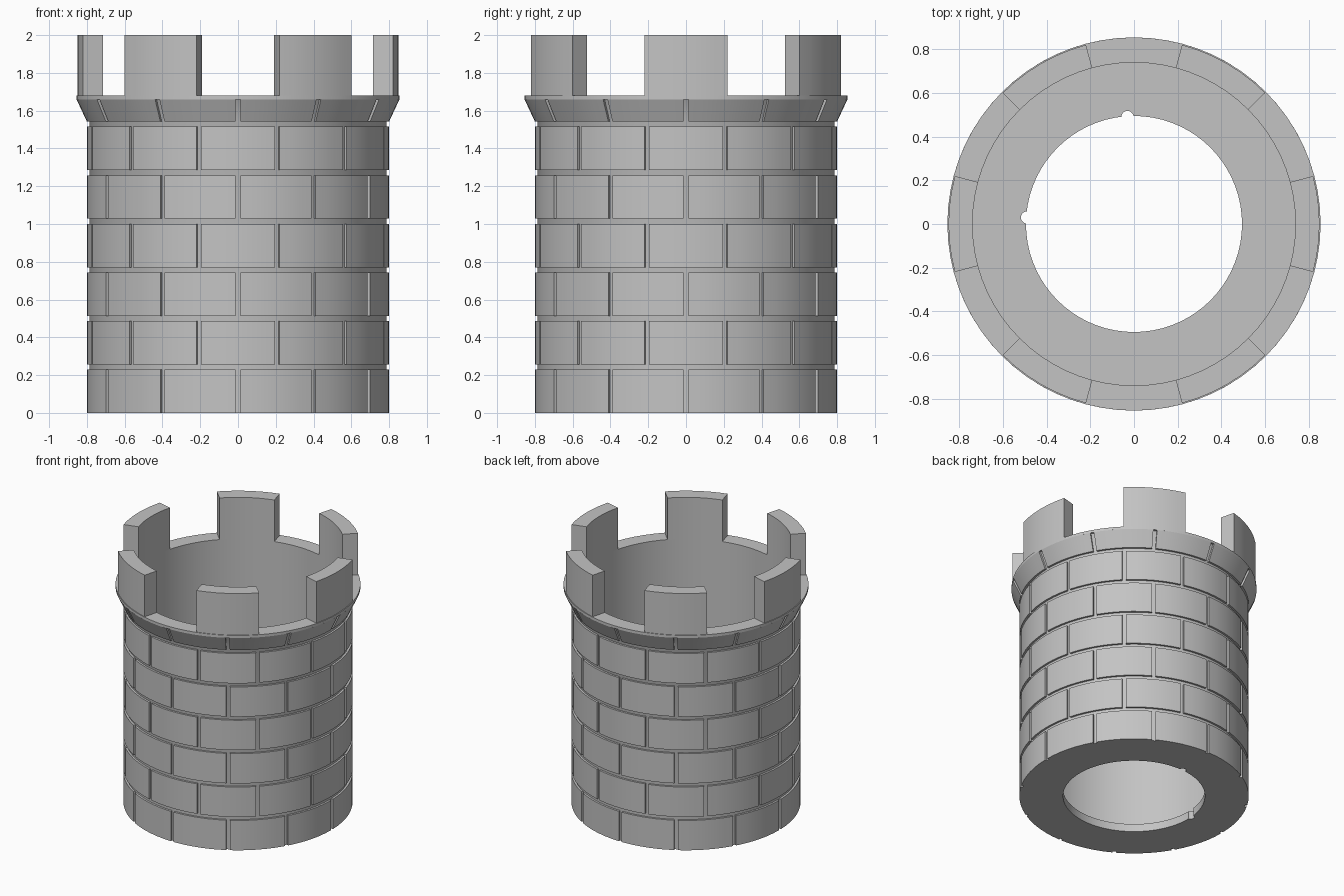
import bpy
import bmesh
from math import radians, cos, sin

if "Cube" in bpy.data.objects:
    bpy.data.objects.remove(bpy.data.objects["Cube"], do_unlink=True)

stone = bpy.data.materials.new("grey stone")
stone.use_nodes = True
colour = (0.55, 0.55, 0.55, 1)
stone.diffuse_color = colour
stone.node_tree.nodes["Principled BSDF"].inputs["Base Color"].default_value = colour


def sweep(bm, profile, start, end, steps):
    """Sweep a closed (radius, height) profile around z; degrees."""
    full = end - start >= 360
    rings = []
    for i in range(steps if full else steps + 1):
        a = radians(start + (end - start) * i / steps)
        rings.append([bm.verts.new((r * cos(a), r * sin(a), z)) for r, z in profile])
    n = len(profile)
    for i in range(steps):
        a, b = rings[i], rings[(i + 1) % len(rings)]
        for j in range(n):
            k = (j + 1) % n
            bm.faces.new((a[j], b[j], b[k], a[k]))
    if not full:
        bm.faces.new(rings[0])
        bm.faces.new(rings[-1][::-1])


def finish(bm, name):
    bmesh.ops.recalc_face_normals(bm, faces=bm.faces)
    mesh = bpy.data.meshes.new(name)
    bm.to_mesh(mesh)
    bm.free()
    mesh.materials.append(stone)
    ob = bpy.data.objects.new(name, mesh)
    bpy.context.collection.objects.link(ob)
    bpy.ops.object.select_all(action="DESELECT")
    ob.select_set(True)
    bpy.context.view_layer.objects.active = ob
    bpy.ops.object.shade_smooth_by_angle(angle=radians(25))
    return ob


def box(r0, r1, z0, z1):
    return [(r0, z0), (r1, z0), (r1, z1), (r0, z1)]


OUTER, MORTAR, INNER, RIM = 0.8, 0.785, 0.74, 0.855
ROWS, PITCH, BRICK = 6, 0.257, 0.23
COLLAR, LIP, TOP = ROWS * PITCH, 1.66, 1.68
JOINT = 0.9  # half the joint width in degrees

# Plain shell behind the bricks, with the collar backing
bm = bmesh.new()
sweep(bm, [(INNER, 0), (MORTAR, 0), (MORTAR, COLLAR), (0.84, LIP),
           (RIM, LIP), (RIM, TOP), (INNER, TOP)], 0, 360, 72)
finish(bm, "tower_wall")

# Staggered courses of raised bricks
bm = bmesh.new()
for row in range(ROWS):
    z = row * PITCH
    for i in range(12):
        a = 30 * i + 15 * (row % 2)
        sweep(bm, box(0.775, OUTER, z, z + BRICK), a + JOINT, a + 30 - JOINT, 6)
finish(bm, "brick_courses")

# Flared collar blocks under the battlements
bm = bmesh.new()
for i in range(12):
    sweep(bm, [(0.77, COLLAR), (OUTER, COLLAR), (RIM, LIP), (0.82, LIP)],
          30 * i + JOINT, 30 * i + 30 - JOINT, 6)
finish(bm, "collar_blocks")

# Six merlons
bm = bmesh.new()
for i in range(6):
    sweep(bm, box(INNER, 0.85, TOP - 0.01, 2), 60 * i - 15, 60 * i + 15, 6)
finish(bm, "merlons")

# Thin floor ring with two small round notches in its hole
bm = bmesh.new()
sweep(bm, box(0.495, 0.76, 0, 0.06), 0, 360, 72)
floor = finish(bm, "floor_ring")
for x, y in ((-0.49, 0.03), (-0.03, 0.49)):
    bpy.ops.mesh.primitive_cylinder_add(vertices=20, radius=0.028, depth=0.4, location=(x, y, 0))
    cutter = bpy.context.object
    cutter.name = "notch_cutter"
    cutter.data.materials.append(stone)
    cutter.hide_render = True
    cutter.hide_set(True)
    cut = floor.modifiers.new("notch", "BOOLEAN")
    cut.operation = "DIFFERENCE"
    cut.solver = "EXACT"
    cut.object = cutter
